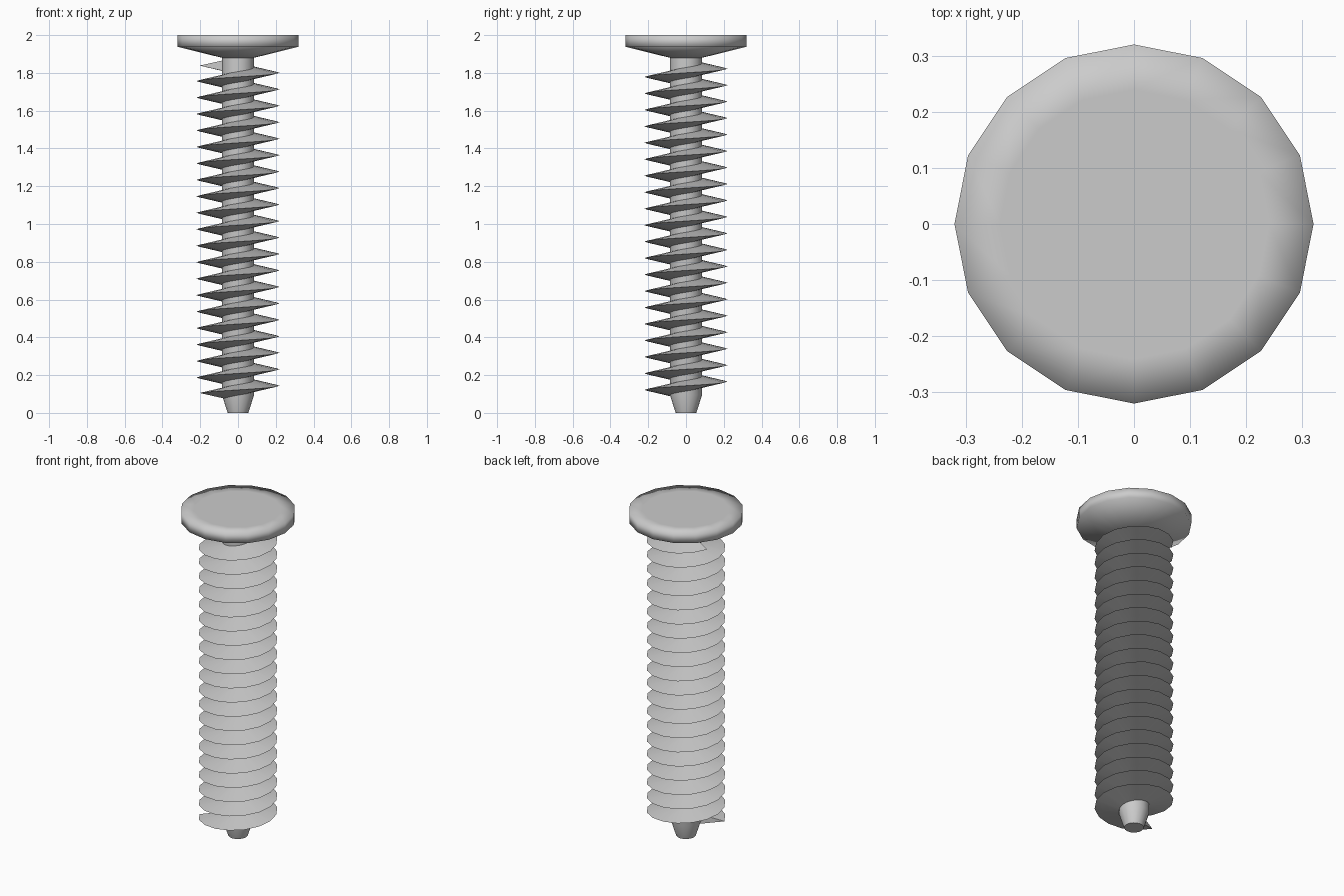
import bpy, math
from math import radians

if "Cube" in bpy.data.objects:
    bpy.data.objects.remove(bpy.data.objects["Cube"])

SIDES = 16
PITCH = 0.0872


def make_object(name, verts, faces, sharp_angle=None):
    mesh = bpy.data.meshes.new(name)
    mesh.from_pydata(verts, [], faces)
    mesh.update()
    obj = bpy.data.objects.new(name, mesh)
    bpy.context.collection.objects.link(obj)
    bpy.ops.object.select_all(action='DESELECT')
    obj.select_set(True)
    bpy.context.view_layer.objects.active = obj
    if sharp_angle is None:
        bpy.ops.object.shade_smooth()
    else:
        bpy.ops.object.shade_smooth_by_angle(angle=radians(sharp_angle))
    return obj


def polar(r, step, z):
    a = 2 * math.pi * step / SIDES
    return (r * math.cos(a), r * math.sin(a), z)


def lathe(name, profile, sharp_angle=None):
    """Turn (radius, z) points, listed bottom to top, into a capped solid."""
    verts = [polar(r, i, z) for r, z in profile for i in range(SIDES)]
    faces = []
    for k in range(len(profile) - 1):
        for i in range(SIDES):
            j = (i + 1) % SIDES
            a, b = k * SIDES, (k + 1) * SIDES
            faces.append((a + i, a + j, b + j, b + i))
    faces.append(tuple(reversed(range(SIDES))))
    last = (len(profile) - 1) * SIDES
    faces.append(tuple(range(last, last + SIDES)))
    return make_object(name, verts, faces, sharp_angle)


# Countersunk head; the inner top ring keeps the middle flat-shaded
lathe("head", [(0.085, 1.88), (0.32, 1.938), (0.32, 2.0), (0.24, 2.0)])

# Shaft with a short blunt tapered tip
lathe("shaft", [(0.055, 0.0), (0.085, 0.095), (0.085, 1.885)], 50)

# Right-handed thread: triangular section swept up a helix
section = [(0.08, -0.029), (0.22, 0.0), (0.08, 0.029)]
first, last = 9, 7 + SIDES * 20
verts, faces = [], []
for s in range(first, last + 1):
    z = 0.10 + PITCH * (s - SIDES / 2) / SIDES
    verts += [polar(r, s, z + dz) for r, dz in section]
for k in range(last - first):
    a, b = 3 * k, 3 * (k + 1)
    for i in range(3):
        j = (i + 1) % 3
        faces.append((a + i, b + i, b + j, a + j))
n = len(verts)
faces += [(0, 1, 2), (n - 1, n - 2, n - 3)]
make_object("thread", verts, faces, 50)
